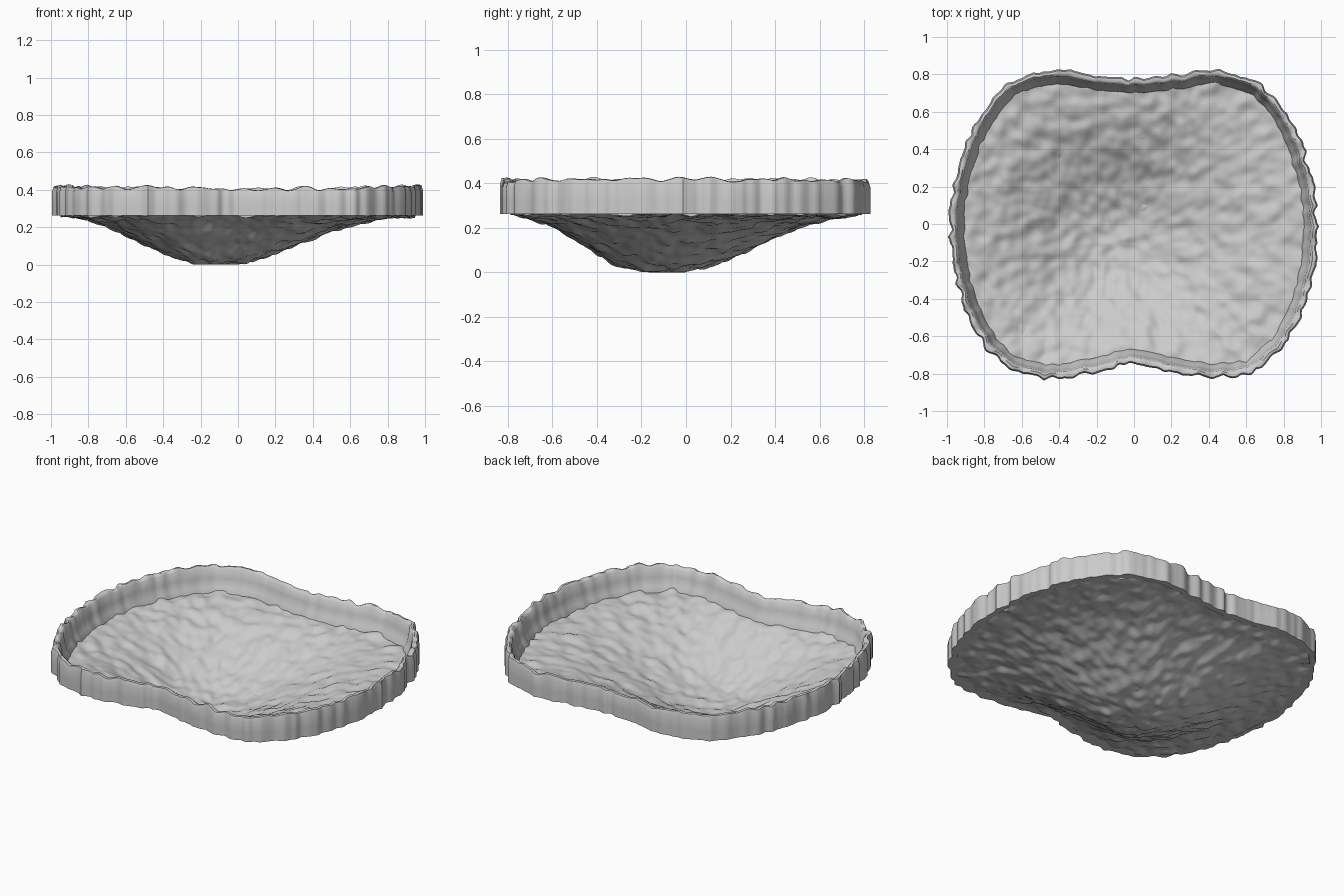
import bpy, bmesh
from mathutils import Vector, noise

if "Cube" in bpy.data.objects:
    bpy.data.objects.remove(bpy.data.objects["Cube"])

# Right half of the plan outline, front notch to back notch
HALF = [(0, -.745), (.2, -.785), (.42, -.82), (.62, -.79), (.775, -.675), (.88, -.5),
        (.95, -.29), (.978, -.05), (.957, .2), (.9, .4), (.805, .6), (.66, .755),
        (.44, .82), (.2, .79)]
PTS = [Vector(p) for p in HALF + [(0, .775)]]
PTS += [Vector((-x, y)) for x, y in reversed(HALF[1:])]
SUB = 14
LOW = Vector((-.11, -.1))  # lowest point of the bowl


def smooth_loop(pts):
    out, n = [], len(pts)
    for i in range(n):
        a, b, c, d = (pts[(i + k) % n] for k in (-1, 0, 1, 2))
        for s in range(SUB):
            t = s / SUB
            out.append(.5 * (2 * b + (c - a) * t + (2 * a - 5 * b + 4 * c - d) * t * t
                             + (3 * b - a - 3 * c + d) * t ** 3))
    return out


LOOP = smooth_loop(PTS)
N = len(LOOP)
NORMALS = []
for i in range(N):
    tan = (LOOP[(i + 1) % N] - LOOP[i - 1]).normalized()
    NORMALS.append(Vector((tan.y, -tan.x)))


def rough(x, y, z, freq):
    return noise.noise(Vector((x, y, z)) * freq)


def bridge(bm, r1, r2):
    for i in range(N):
        j = (i + 1) % N
        bm.faces.new((r1[i], r1[j], r2[j], r2[i]))


def finish(bm, name, angle):
    bmesh.ops.recalc_face_normals(bm, faces=bm.faces)
    mesh = bpy.data.meshes.new(name)
    bm.to_mesh(mesh)
    bm.free()
    ob = bpy.data.objects.new(name, mesh)
    bpy.context.collection.objects.link(ob)
    bpy.context.view_layer.objects.active = ob
    ob.select_set(True)
    bpy.ops.object.shade_smooth_by_angle(angle=angle)
    ob.select_set(False)


# Upright rim: (inset, height, ridge strength, top-edge waviness)
SECTION = [(.035, .262, .4, 0), (0, .262, 1, 0), (0, .32, 1, 0), (0, .385, 1, .5),
           (.008, .41, 1, 1), (.022, .412, .7, 1), (.034, .40, .5, .8),
           (.042, .35, .4, 0), (.055, .3, .4, 0), (.075, .275, .4, 0), (.075, .265, .4, 0)]
bm = bmesh.new()
rings = []
for inset, z, ridge, wave in SECTION:
    ring = []
    for p, nrm in zip(LOOP, NORMALS):
        # sharp-crested vertical ridges
        crest = max(0, .5 - 1.6 * abs(rough(p.x, p.y, 3, 9)))
        bump = .03 * crest + .014 * rough(p.x, p.y, 7, 22) - .003
        q = p + nrm * (bump * ridge - inset)
        lift = .02 * rough(p.x, p.y, 12, 13) + .016 * (abs(p.x) - .5)
        ring.append(bm.verts.new((q.x, q.y, z + wave * lift)))
    rings.append(ring)
for a, b in zip(rings, rings[1:] + rings[:1]):
    bridge(bm, a, b)
finish(bm, "rim", .9)

# Hammered bowl: thin rounded shell sagging to an off-centre low point
PROFILE = [(0, 0), (.1, .003), (.2, .016), (.3, .046), (.45, .108), (.6, .172),
           (.78, .235), (1, .265)]


def sag(t):
    for (a, za), (b, zb) in zip(PROFILE, PROFILE[1:]):
        if t <= b:
            return za + (zb - za) * (t - a) / (b - a)
    return PROFILE[-1][1]


def height(q, t, base):
    u = t * t + (1 - t) * (q - LOW).length / .9  # circular centre, outline-shaped edge
    z = sum(sag(min(1, abs(u + k * .03))) for k in range(-3, 4)) / 7
    bump = .015 * rough(q.x, q.y, base * 40, 11) + .011 * rough(q.x, q.y, base * 40 + 9, 19)
    return max(0, z + base + bump)


bm = bmesh.new()
RINGS = 56
edges = []
for base in (0, .018):
    prev = None
    for k in range(1, RINGS + 1):
        t = k / RINGS
        ring = []
        for p, nrm in zip(LOOP, NORMALS):
            q = LOW.lerp(p - nrm * .03, t)
            ring.append(bm.verts.new((q.x, q.y, height(q, t, base))))
        if prev:
            bridge(bm, prev, ring)
        else:
            mid = bm.verts.new((LOW.x, LOW.y, height(LOW, 0, base)))
            for i in range(N):
                bm.faces.new((mid, ring[i], ring[(i + 1) % N]))
        prev = ring
    edges.append(prev)
bridge(bm, *edges)
finish(bm, "bowl", 1.0)
